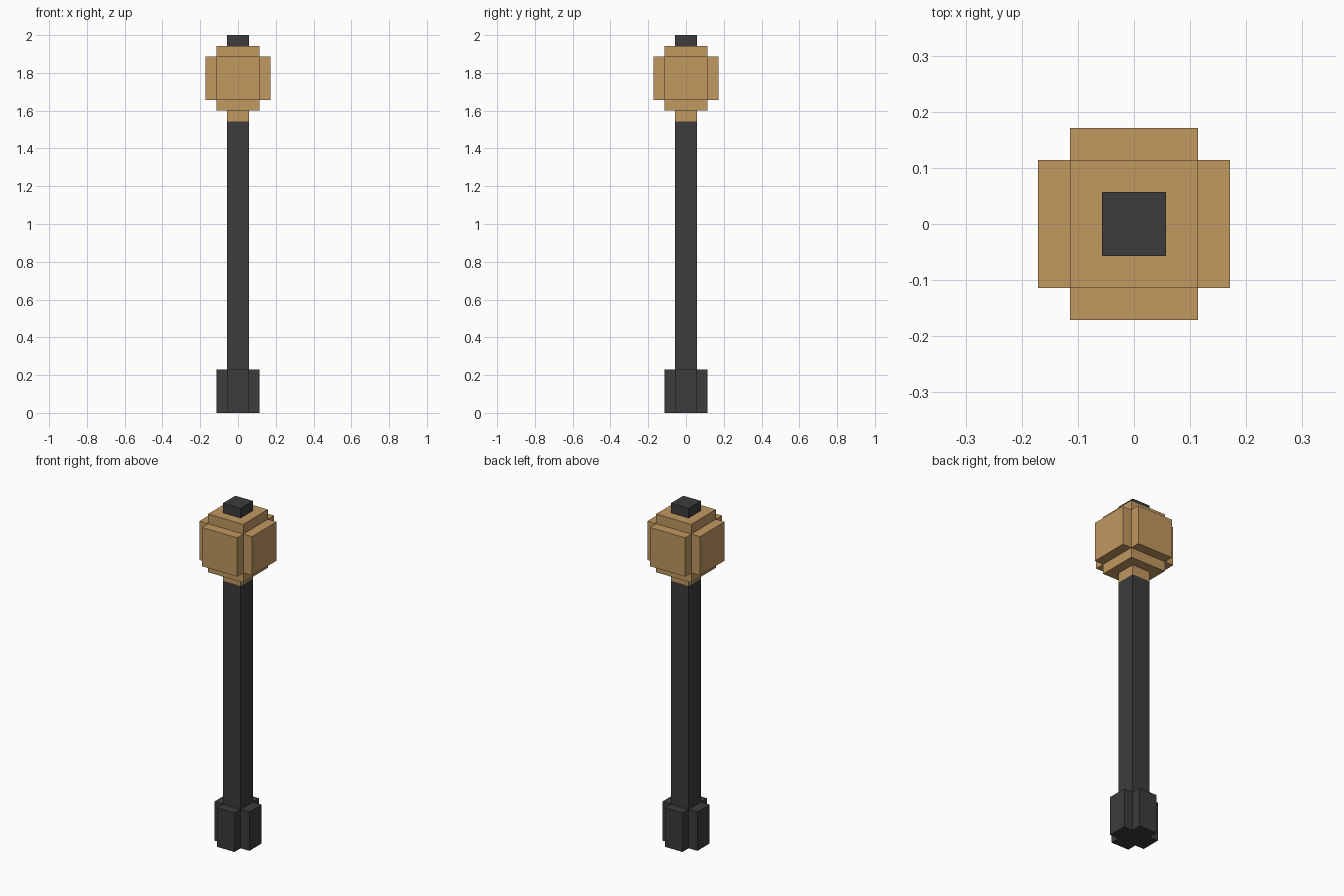
import bpy
import bmesh

cube = bpy.data.objects.get("Cube")
if cube:
    bpy.data.objects.remove(cube, do_unlink=True)

U = 2 / 35  # one block unit; the whole model is 35 units tall


def make_material(name, color):
    mat = bpy.data.materials.new(name)
    mat.use_nodes = True
    mat.diffuse_color = color
    bsdf = next(n for n in mat.node_tree.nodes if n.type == 'BSDF_PRINCIPLED')
    bsdf.inputs["Base Color"].default_value = color
    bsdf.inputs["Roughness"].default_value = 0.9
    return mat


def square(r):
    return [(r, -r), (r, r), (-r, r), (-r, -r)]


def cross(arm, r):
    """Plus-shaped outline: arms reach out to arm and are 2r wide."""
    quarter = [(r, -arm), (r, -r), (arm, -r)]
    points = []
    for _ in range(4):
        points += quarter
        quarter = [(-y, x) for x, y in quarter]
    return points


def prism(name, outline, bottom, top, mat):
    """Extrude an outline between two heights, all in block units."""
    bm = bmesh.new()
    base = bm.faces.new([bm.verts.new((x * U, y * U, bottom * U)) for x, y in outline])
    result = bmesh.ops.extrude_face_region(bm, geom=[base], use_keep_orig=True)
    moved = [g for g in result["geom"] if isinstance(g, bmesh.types.BMVert)]
    bmesh.ops.translate(bm, verts=moved, vec=(0, 0, (top - bottom) * U))
    bmesh.ops.recalc_face_normals(bm, faces=bm.faces)
    mesh = bpy.data.meshes.new(name)
    bm.to_mesh(mesh)
    bm.free()
    mesh.materials.append(mat)
    obj = bpy.data.objects.new(name, mesh)
    bpy.context.collection.objects.link(obj)
    return obj


charcoal = make_material("charcoal", (0.045, 0.045, 0.045, 1))
tan = make_material("tan", (0.533, 0.314, 0.117, 1))

# Post: cross-shaped foot and square shaft
prism("foot", cross(2, 1), 0, 4, charcoal)
prism("shaft", square(1), 4, 27, charcoal)

# Head: collar, stepped block and cap
prism("collar", square(1), 27, 28, tan)
prism("head_lower_step", square(2), 28, 29, tan)
prism("head_body", cross(3, 2), 29, 33, tan)
prism("head_upper_step", square(2), 33, 34, tan)
prism("cap", square(1), 34, 35, charcoal)
